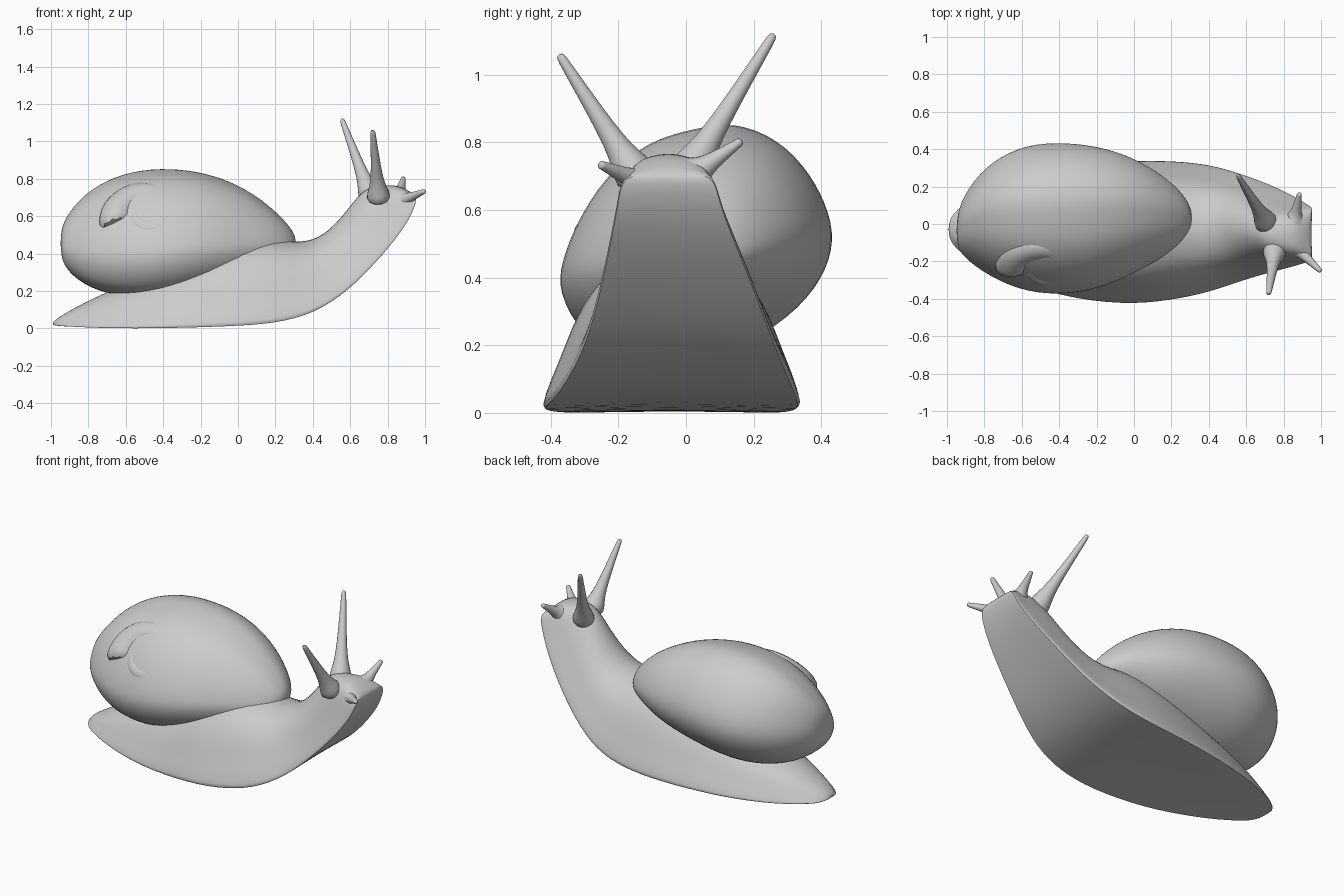
import bpy, bmesh, math
from mathutils import Vector

if "Cube" in bpy.data.objects:
    bpy.data.objects.remove(bpy.data.objects["Cube"])

grey = bpy.data.materials.new("soft_grey")
grey.use_nodes = True
grey.diffuse_color = (0.6, 0.6, 0.6, 1)
grey.node_tree.nodes["Principled BSDF"].inputs["Base Color"].default_value = (0.6, 0.6, 0.6, 1)


def loft(name, rings, subdiv=1, creases=()):
    """Skin closed rings of points, cap both ends, smooth the result."""
    bm = bmesh.new()
    loops = [[bm.verts.new(p) for p in ring] for ring in rings]
    n = len(loops[0])
    for a, b in zip(loops, loops[1:]):
        for i in range(n):
            j = (i + 1) % n
            bm.faces.new((a[i], a[j], b[j], b[i]))
    bm.faces.new(loops[0])
    bm.faces.new(loops[-1])
    if creases:
        layer = bm.edges.layers.float.new("crease_edge")
        for a, b in zip(loops, loops[1:]):
            for i in creases:
                bm.edges.get((a[i], b[i]))[layer] = 0.8
    bmesh.ops.recalc_face_normals(bm, faces=bm.faces)
    mesh = bpy.data.meshes.new(name)
    bm.to_mesh(mesh)
    bm.free()
    mesh.materials.append(grey)
    obj = bpy.data.objects.new(name, mesh)
    bpy.context.collection.objects.link(obj)
    if subdiv:
        mod = obj.modifiers.new("smooth", "SUBSURF")
        mod.levels = mod.render_levels = subdiv
    bpy.ops.object.select_all(action="DESELECT")
    obj.select_set(True)
    bpy.context.view_layer.objects.active = obj
    bpy.ops.object.shade_smooth_by_angle(angle=math.radians(50))
    return obj


# Body: sole point, back point, then the sole's right and left edges
body_stations = [
    ((-1.00, 0.015), (-0.99, 0.04), -0.09, 0.03),
    ((-0.90, 0.01), (-0.88, 0.11), -0.18, 0.12),
    ((-0.70, 0.00), (-0.68, 0.21), -0.28, 0.22),
    ((-0.40, 0.00), (-0.40, 0.31), -0.39, 0.30),
    ((-0.05, 0.01), (-0.10, 0.45), -0.435, 0.34),
    ((0.20, 0.025), (0.14, 0.50), -0.41, 0.34),
    ((0.41, 0.08), (0.30, 0.46), -0.365, 0.32),
    ((0.59, 0.20), (0.43, 0.48), -0.30, 0.265),
    ((0.75, 0.365), (0.54, 0.58), -0.255, 0.205),
    ((0.87, 0.51), (0.62, 0.69), -0.225, 0.145),
    ((0.93, 0.61), (0.69, 0.76), -0.205, 0.105),
    ((0.955, 0.68), (0.80, 0.77), -0.195, 0.09),
    ((0.95, 0.71), (0.88, 0.76), -0.16, 0.06),
]
half = [(1, 0), (0.98, 0.1), (0.85, 0.36), (0.72, 0.65), (0.48, 0.9)]
section = [(0, 0.02)] + half + [(0, 1.03)] + [(-u, v) for u, v in reversed(half)]
rings = []
for (bx, bz), (tx, tz), right, left in body_stations:
    mid, wide = (right + left) / 2, (left - right) / 2
    rings.append([(bx + (tx - bx) * v, mid + wide * u, bz + (tz - bz) * v)
                  for u, v in section])
loft("body", rings, 2, creases=(1, len(section) - 1))

# Shell: one lopsided cross-section scaled along the length of the egg
shell_section = [(-1, -.45), (-.97, -.2), (-.87, .12), (-.66, .53), (-.34, .84),
                 (0, .94), (.28, 1), (.6, .85), (.83, .56), (.98, .2), (1, -.1),
                 (.88, -.42), (.6, -.74), (.2, -.97), (-.45, -1), (-.82, -.84)]
shell_stations = [  # x, right, left, bottom, top
    (-0.95, -0.12, 0.04, 0.38, 0.53),
    (-0.91, -0.18, 0.16, 0.30, 0.62),
    (-0.80, -0.27, 0.31, 0.21, 0.75),
    (-0.62, -0.36, 0.42, 0.16, 0.84),
    (-0.42, -0.39, 0.445, 0.16, 0.87),
    (-0.20, -0.36, 0.425, 0.21, 0.85),
    (0.00, -0.27, 0.36, 0.26, 0.78),
    (0.16, -0.18, 0.26, 0.33, 0.67),
    (0.27, -0.09, 0.16, 0.38, 0.56),
    (0.31, -0.01, 0.07, 0.43, 0.49),
]
loft("shell", [[(x, (r + l) / 2 + (l - r) / 2 * u, (b + t) / 2 + (t - b) / 2 * v)
                for u, v in shell_section] for x, r, l, b, t in shell_stations], 2)

# Spire: a shrinking coil that just breaks the surface of the shell
apex, axis = Vector((-0.47, -0.275, 0.645)), Vector((0, -0.78, 0.62))
side, up = Vector((1, 0, 0)), Vector((0, 0.62, 0.78))
rings = []
for i in range(45):
    turn = i / 18
    reach = 0.19 * math.exp(-0.85 * turn)
    angle = math.radians(200) - turn * math.tau
    out = side * math.cos(angle) + up * math.sin(angle)
    thick = 0.45 * reach + 0.004
    centre = apex + out * reach - axis * (0.35 * reach + 0.028)
    rings.append([centre + out * thick * 1.2 * math.cos(k * math.tau / 10)
                  + axis * thick * math.sin(k * math.tau / 10) for k in range(10)])
loft("shell_spire", rings, 1)


def tentacle(name, base, tip, radius):
    """Tapered stalk with a flared root and a blunt tip."""
    base, tip = Vector(base), Vector(tip)
    turn = (tip - base).to_track_quat("Z", "Y")
    shape = [(-0.12, 1.5), (0.02, 1.25), (0.15, 0.85), (0.35, 0.62),
             (0.65, 0.45), (0.92, 0.32), (0.98, 0.28), (1.0, 0.15)]
    loft(name, [[base + (tip - base) * t + turn @ Vector(
        (math.cos(k * math.tau / 10), math.sin(k * math.tau / 10), 0)) * radius * r
        for k in range(10)] for t, r in shape], 1)


tentacle("left_eye_stalk", (0.70, 0.02, 0.73), (0.555, 0.26, 1.12), 0.05)
tentacle("right_eye_stalk", (0.75, -0.16, 0.72), (0.72, -0.375, 1.06), 0.05)
tentacle("left_feeler", (0.86, 0.03, 0.71), (0.885, 0.165, 0.805), 0.045)
tentacle("right_feeler", (0.87, -0.13, 0.68), (1.0, -0.255, 0.735), 0.045)
